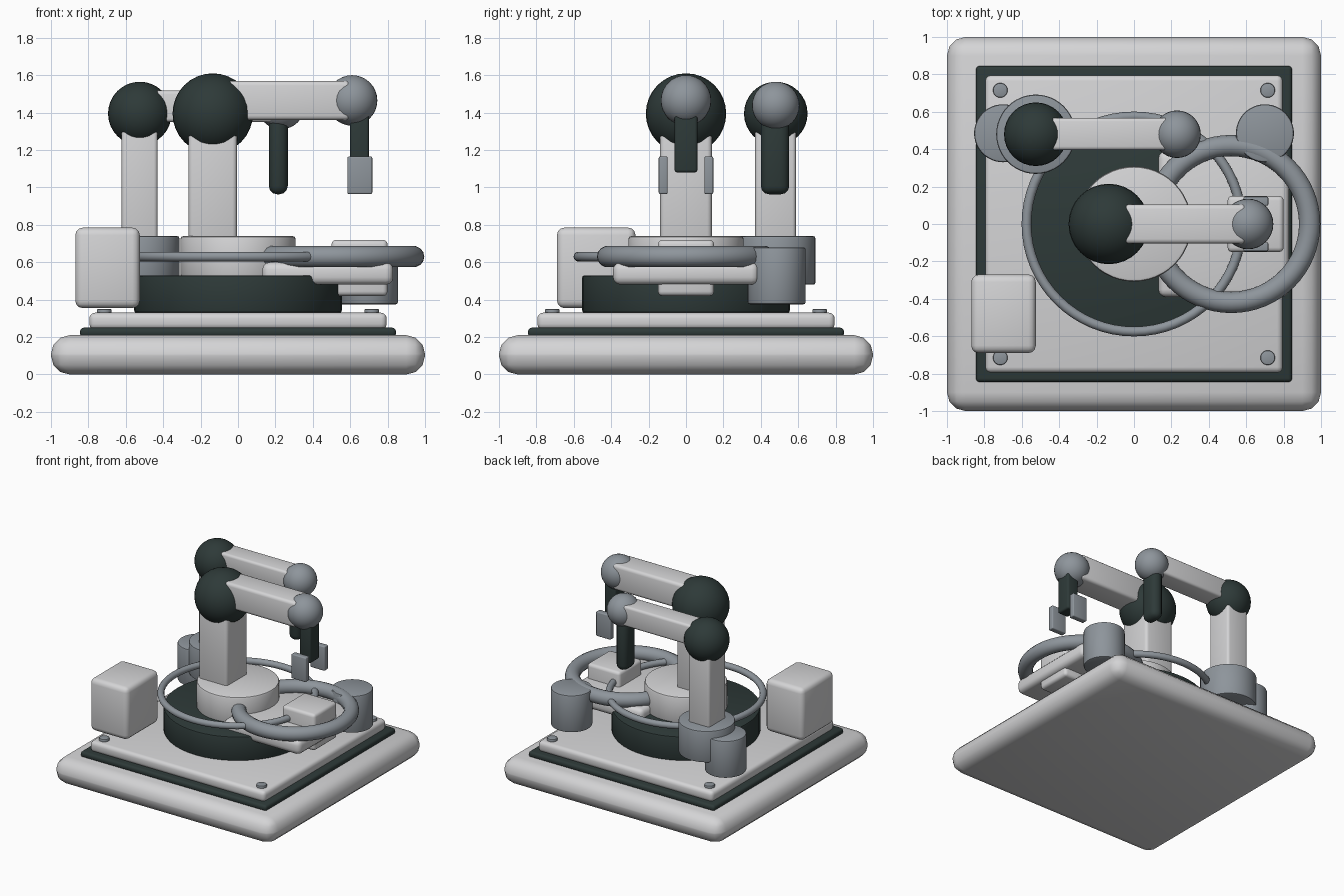
import bpy
import math

cube = bpy.data.objects.get("Cube")
if cube:
    bpy.data.objects.remove(cube, do_unlink=True)


def material(name, r, g, b):
    m = bpy.data.materials.new(name)
    m.use_nodes = True
    m.diffuse_color = (r, g, b, 1)
    bsdf = m.node_tree.nodes["Principled BSDF"]
    bsdf.inputs["Base Color"].default_value = (r, g, b, 1)
    bsdf.inputs["Roughness"].default_value = 0.5
    return m


LIGHT = material("light_grey", 0.66, 0.66, 0.67)
MID = material("steel_grey", 0.27, 0.30, 0.33)
DARK = material("dark_slate", 0.027, 0.042, 0.040)


def finish(name, mat, bevel=0.0, segments=3):
    ob = bpy.context.object
    ob.name = name
    ob.data.materials.append(mat)
    if bevel:
        bpy.ops.object.transform_apply(location=False, rotation=False, scale=True)
        mod = ob.modifiers.new("rounded_edges", 'BEVEL')
        mod.width = bevel
        mod.segments = segments
        mod.limit_method = 'ANGLE'
        mod.angle_limit = math.radians(40)
        bpy.ops.object.modifier_apply(modifier=mod.name)
    bpy.ops.object.shade_smooth_by_angle(angle=math.radians(35))
    return ob


def box(name, mat, x, y, z, bevel=0.02):
    """Rounded box from (min, max) ranges."""
    ranges = (x, y, z)
    bpy.ops.mesh.primitive_cube_add(size=1, location=[(a + b) / 2 for a, b in ranges])
    bpy.context.object.scale = [b - a for a, b in ranges]
    return finish(name, mat, bevel)


def drum(name, mat, x, y, radius, z0, z1, bevel=0.012):
    bpy.ops.mesh.primitive_cylinder_add(vertices=48, radius=radius, depth=z1 - z0,
                                        location=(x, y, (z0 + z1) / 2))
    return finish(name, mat, bevel, 2)


def ball(name, mat, x, y, z, radius):
    bpy.ops.mesh.primitive_uv_sphere_add(segments=32, ring_count=16, radius=radius,
                                         location=(x, y, z))
    return finish(name, mat)


def ring(name, mat, x, y, z, major, minor):
    bpy.ops.mesh.primitive_torus_add(major_segments=64, minor_segments=14, location=(x, y, z),
                                     major_radius=major, minor_radius=minor)
    return finish(name, mat)


def square(name, mat, half, z, bevel):
    return box(name, mat, (-half, half), (-half, half), z, bevel)


# Stacked base
square("base_slab", LIGHT, 1.0, (0, 0.21), 0.1)
square("base_trim", DARK, 0.845, (0.2, 0.25), 0.02)
square("deck_plate", LIGHT, 0.795, (0.24, 0.33), 0.03)
for sx in (-1, 1):
    for sy in (-1, 1):
        drum("deck_bolt", MID, sx * 0.715, sy * 0.715, 0.039, 0.32, 0.35, 0.006)

# Turntable and rings
drum("turntable", DARK, 0, 0, 0.555, 0.33, 0.53)
drum("pedestal", LIGHT, 0, 0, 0.308, 0.52, 0.74, 0.015)
ring("guard_ring", MID, 0, 0, 0.63, 0.575, 0.026)
ring("work_ring", MID, 0.52, 0, 0.63, 0.419, 0.057)

# Work table inside the larger ring
box("work_table", LIGHT, (0.13, 0.83), (-0.39, 0.39), (0.48, 0.6), 0.04)
box("work_block", LIGHT, (0.5, 0.8), (-0.15, 0.15), (0.42, 0.72), 0.025)

# Control cabinet and canisters
box("control_cabinet", LIGHT, (-0.87, -0.525), (-0.69, -0.27), (0.355, 0.785), 0.04)
drum("left_canister", MID, 0.7, 0.485, 0.155, 0.375, 0.68)
drum("right_canister", MID, -0.7, 0.485, 0.155, 0.375, 0.68)
drum("rear_pedestal", MID, -0.525, 0.48, 0.212, 0.48, 0.74)

# Main arm
box("main_post", LIGHT, (-0.265, -0.005), (-0.138, 0.138), (0.7, 1.38), 0.025)
ball("main_shoulder", DARK, -0.135, 0, 1.395, 0.215)
box("main_arm", LIGHT, (-0.06, 0.6), (-0.105, 0.105), (1.36, 1.57), 0.025)
ball("main_wrist", MID, 0.61, 0, 1.465, 0.135)
box("gripper_stem", DARK, (0.6, 0.7), (-0.061, 0.061), (1.08, 1.42), 0.015)
for side in (-1, 1):
    a, b = sorted((side * 0.098, side * 0.146))
    box("gripper_finger", MID, (0.585, 0.718), (a, b), (0.965, 1.165), 0.008)

# Rear arm
box("rear_post", LIGHT, (-0.622, -0.43), (0.37, 0.588), (0.7, 1.38), 0.02)
ball("rear_shoulder", DARK, -0.525, 0.48, 1.395, 0.17)
box("rear_arm", LIGHT, (-0.47, 0.22), (0.395, 0.568), (1.35, 1.518), 0.02)
ball("rear_wrist", MID, 0.23, 0.48, 1.438, 0.127)
box("rear_tool", DARK, (0.165, 0.266), (0.4, 0.552), (0.963, 1.4), 0.045)
